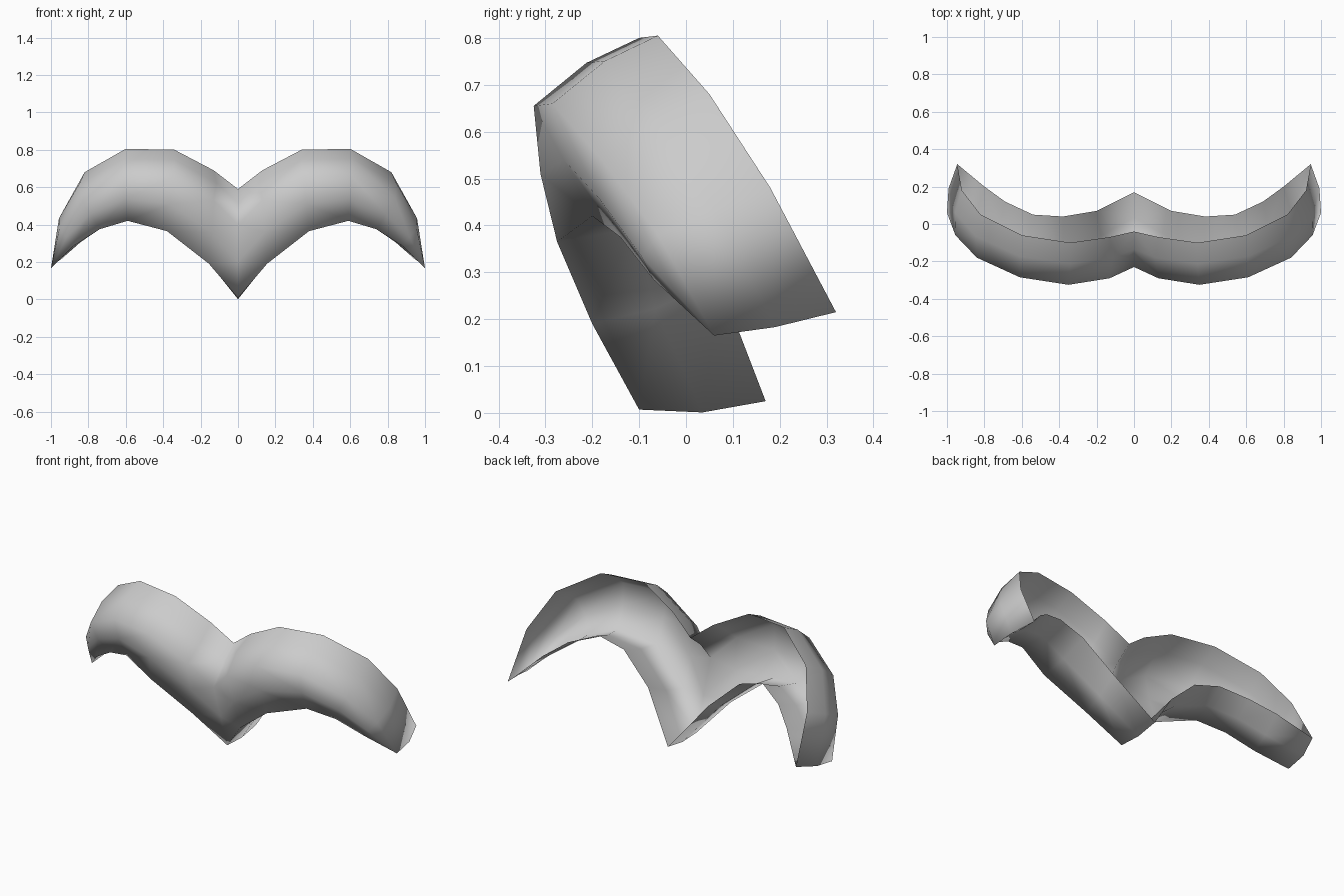
import bpy, bmesh
from mathutils import Vector

cube = bpy.data.objects.get("Cube")
if cube:
    bpy.data.objects.remove(cube)

# One flat grey
grey = bpy.data.materials.new("light grey")
grey.use_nodes = True
colour = (0.6, 0.6, 0.6, 1)
grey.diffuse_color = colour
grey.node_tree.nodes["Principled BSDF"].inputs["Base Color"].default_value = colour

# Rails from the centre to the left tip: upper rear lip, brow, lower lip, lower rear lip
upper_lip = [(0, -.04, .59), (.13, -.07, .69), (.34, -.1, .8), (.6, -.06, .805),
             (.82, .05, .68), (.92, .18, .48), (.945, .32, .215)]
brow = [(0, -.23, .4), (.13, -.29, .53), (.35, -.325, .655), (.61, -.285, .66),
        (.84, -.18, .54), (.955, -.06, .38), (1, .06, .165)]
lower_lip = [(0, -.1, .007), (.155, -.2, .19), (.38, -.275, .365), (.59, -.2, .42),
             (.74, -.14, .375), (.88, -.07, .285), (1, .06, .165)]
lower_rear = [(0, .17, .025), (.2, .07, .285), (.38, .04, .45), (.54, .05, .495),
              (.69, .12, .44), (.8, .2, .36), (.945, .32, .215)]


def section(*points):
    """Hooked cross-section, open at the back, through one point of each rail."""
    upper, front, lower, rear = map(Vector, points)
    outward = Vector((upper.x - .45 if upper.x else 0, 0, upper.z - .4)).normalized()
    crown = (upper + front) / 2 + outward * .02
    face = (front + lower) / 2 + Vector((0, -.03 * front.x, 0))
    sole = (lower + rear) / 2 - Vector((0, 0, .015))
    if front == lower:  # the tip closes to a single edge
        face, sole = front, crown
    return [upper, crown, front, face, lower, sole, rear]


# Skin the sections into an open shell
bm = bmesh.new()
rails = zip(upper_lip, brow, lower_lip, lower_rear)
rows = [[bm.verts.new(p) for p in section(*s)] for s in rails]
for a, b in zip(rows, rows[1:]):
    for i in range(len(a) - 1):
        bm.faces.new((a[i], a[i + 1], b[i + 1], b[i]))
bmesh.ops.remove_doubles(bm, verts=bm.verts, dist=.001)
bmesh.ops.recalc_face_normals(bm, faces=bm.faces)
# Make the outside of the shell face forward
if sum(f.normal.y * f.calc_area() for f in bm.faces) > 0:
    bmesh.ops.reverse_faces(bm, faces=bm.faces)
mesh = bpy.data.meshes.new("curved_shell")
bm.to_mesh(mesh)
bm.free()
mesh.materials.append(grey)
mesh.shade_smooth()

shell = bpy.data.objects.new("curved_shell", mesh)
bpy.context.collection.objects.link(shell)

# Mirror to the right half
mirror = shell.modifiers.new("mirror", 'MIRROR')
mirror.use_clip = True
mirror.merge_threshold = .002
